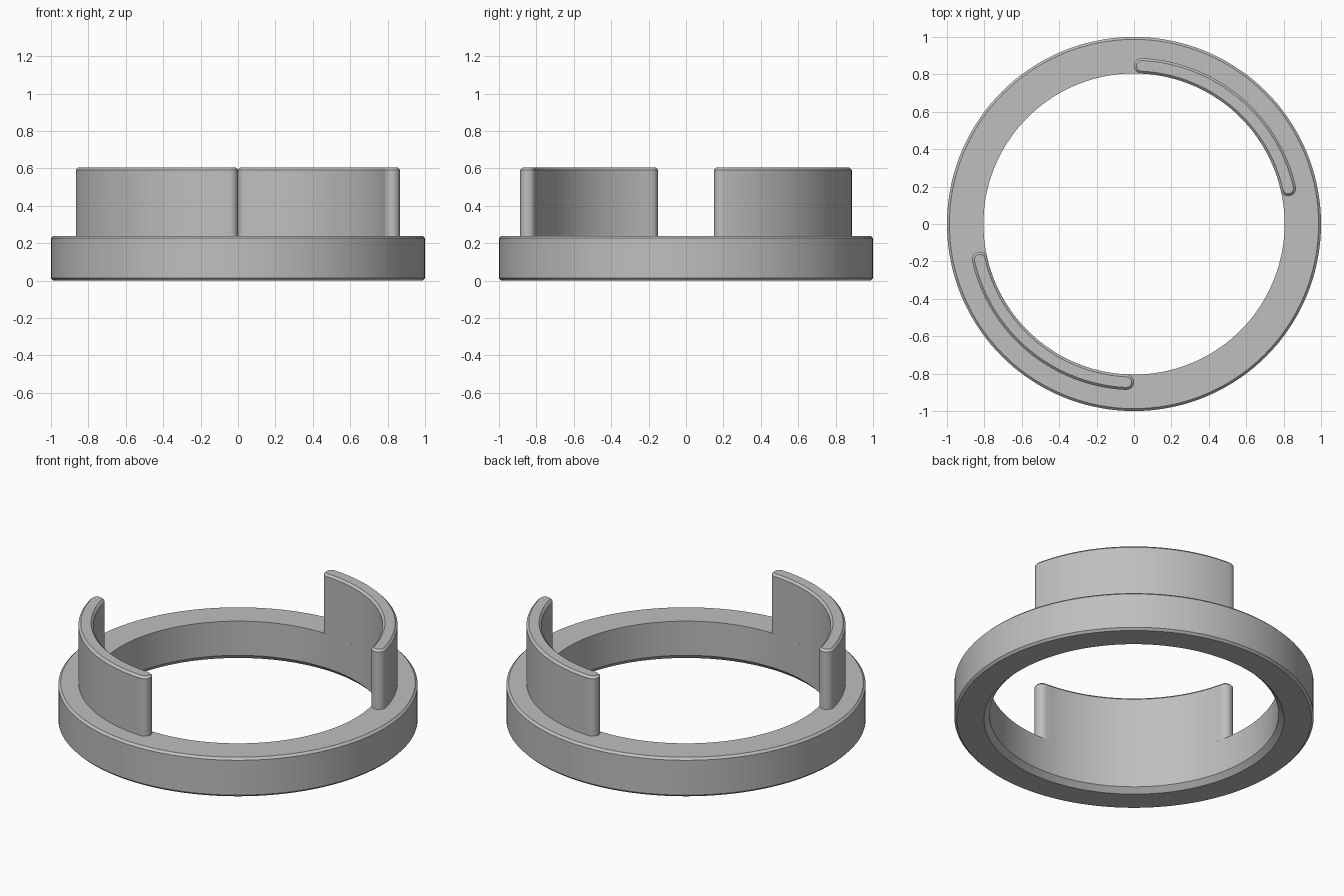
import bpy, bmesh, math
from mathutils import Vector

cube = bpy.data.objects.get("Cube")
if cube:
    bpy.data.objects.remove(cube, do_unlink=True)

INNER, OUTER = 0.805, 1.0        # ring radii
RING_TOP, TAB_TOP = 0.24, 0.605  # heights
TAB_OUTER = 0.888
CHAMFER = 0.013

grey = bpy.data.materials.new("plain_grey")
grey.use_nodes = True
colour = (0.52, 0.52, 0.52, 1)
grey.diffuse_color = colour
grey.node_tree.nodes["Principled BSDF"].inputs["Base Color"].default_value = colour


def finish(bm, name):
    bmesh.ops.recalc_face_normals(bm, faces=bm.faces)
    mesh = bpy.data.meshes.new(name)
    bm.to_mesh(mesh)
    bm.free()
    mesh.materials.append(grey)
    obj = bpy.data.objects.new(name, mesh)
    bpy.context.collection.objects.link(obj)
    bpy.ops.object.select_all(action='DESELECT')
    obj.select_set(True)
    bpy.context.view_layer.objects.active = obj
    bpy.ops.object.shade_smooth_by_angle(angle=math.radians(25))
    return obj


# Base ring: chamfered section spun round z
def make_ring():
    c, lead_in = CHAMFER, 0.03
    section = [(INNER, RING_TOP), (OUTER - c, RING_TOP), (OUTER, RING_TOP - c),
               (OUTER, c), (OUTER - c, 0), (INNER + lead_in, 0), (INNER, lead_in)]
    bm = bmesh.new()
    verts = [bm.verts.new((r, 0, z)) for r, z in section]
    edges = [bm.edges.new((v, verts[(i + 1) % len(verts)])) for i, v in enumerate(verts)]
    bmesh.ops.spin(bm, geom=verts + edges, axis=(0, 0, 1), cent=(0, 0, 0),
                   angle=math.tau, steps=144, use_merge=True)
    bmesh.ops.remove_doubles(bm, verts=bm.verts, dist=0.0001)
    return finish(bm, "base_ring")


# Curved tab: arc slot with round ends, extruded and chamfered on top
def slot_outline(start, end, inset, steps=32, cap_steps=10):
    mid = (INNER + TAB_OUTER) / 2
    half = (TAB_OUTER - INNER) / 2 - inset
    points = []
    for base, first, last, side in ((0, start, end, 1), (math.pi, end, start, -1)):
        for i in range(steps + 1):
            a = first + (last - first) * i / steps
            r = mid + side * half
            points.append((r * math.cos(a), r * math.sin(a)))
        for i in range(1, cap_steps):
            a = last + base + math.pi * i / cap_steps
            points.append((mid * math.cos(last) + half * math.cos(a),
                           mid * math.sin(last) + half * math.sin(a)))
    return points


def make_tab(name, turn):
    start, end = (math.radians(d) + turn for d in (13, 87.2))
    bm = bmesh.new()
    loops = []
    for inset, z in ((0, RING_TOP), (0, TAB_TOP - CHAMFER), (CHAMFER, TAB_TOP)):
        loops.append([bm.verts.new((x, y, z)) for x, y in slot_outline(start, end, inset)])
    for low, high in zip(loops, loops[1:]):
        for i in range(len(low)):
            j = (i + 1) % len(low)
            bm.faces.new((low[i], low[j], high[j], high[i]))
    bm.faces.new(loops[-1])
    bm.faces.new(loops[0][::-1])
    return finish(bm, name)


make_ring()
make_tab("back_left_tab", 0)
make_tab("front_right_tab", math.pi)
